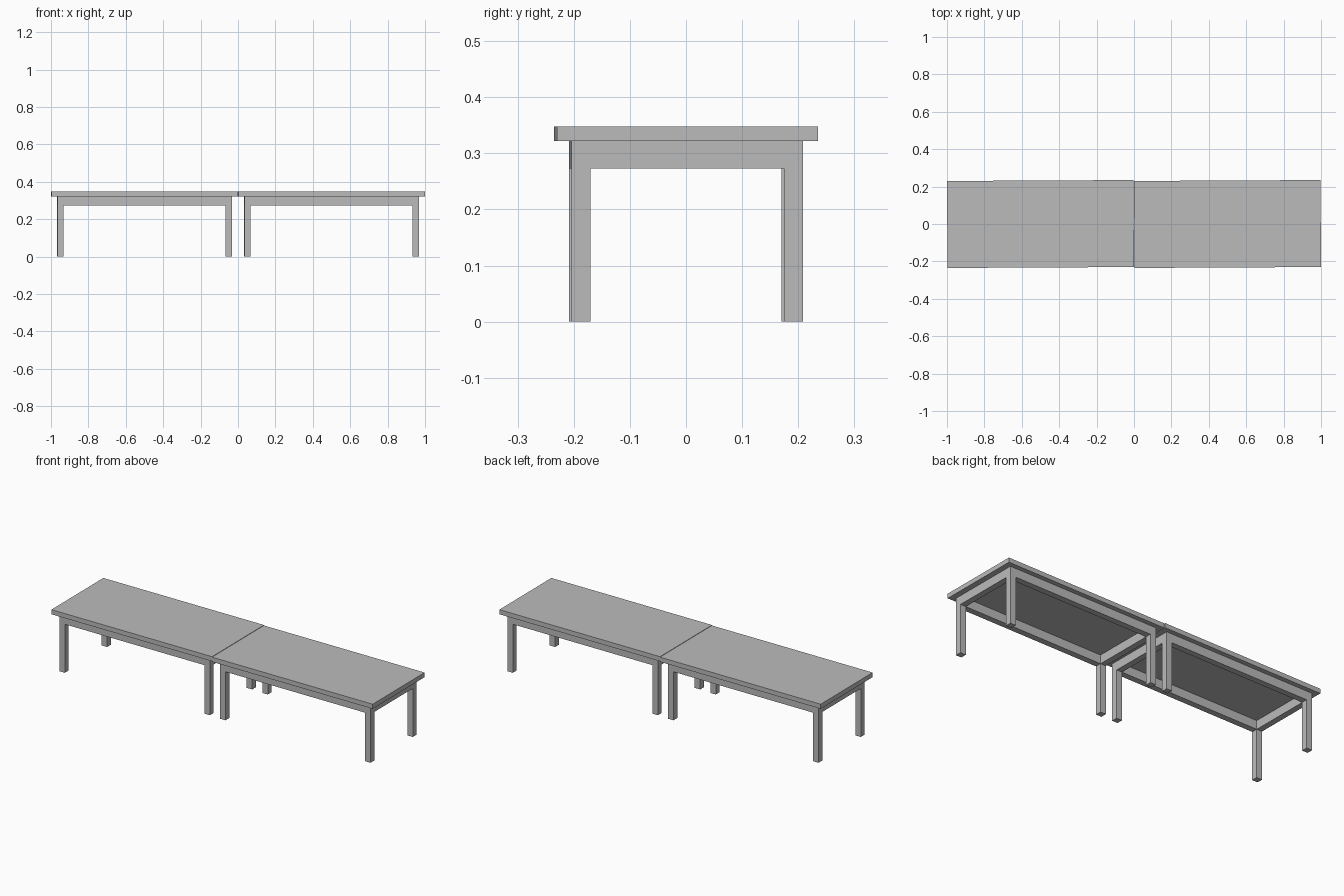
import bpy
import bmesh
from mathutils import Vector

old = bpy.data.objects.get("Cube")
if old:
    bpy.data.objects.remove(old, do_unlink=True)

LENGTH, DEPTH = 0.997, 0.465     # tabletop
FRAME_X, FRAME_Y = 0.467, 0.2065  # outer half sizes of the frame
LEG = 0.034                      # leg and rail thickness
RAIL_Z, TOP_Z, HEIGHT = 0.273, 0.322, 0.348
TILT = 0.005                     # slight turn of each table

grey = bpy.data.materials.new("plain grey")
grey.use_nodes = True
colour = (0.5, 0.5, 0.5, 1)
grey.diffuse_color = colour
grey.node_tree.nodes["Principled BSDF"].inputs["Base Color"].default_value = colour


def finish(bm, name, x):
    bmesh.ops.recalc_face_normals(bm, faces=bm.faces)
    mesh = bpy.data.meshes.new(name)
    bm.to_mesh(mesh)
    bm.free()
    mesh.materials.append(grey)
    obj = bpy.data.objects.new(name, mesh)
    obj.location.x = x
    obj.rotation_euler.z = TILT
    bpy.context.collection.objects.link(obj)


def add_tabletop(name, x):
    bm = bmesh.new()
    bmesh.ops.create_cube(bm, size=1)
    bmesh.ops.scale(bm, verts=bm.verts, vec=(LENGTH, DEPTH, HEIGHT - TOP_Z))
    bmesh.ops.translate(bm, verts=bm.verts, vec=(0, 0, (HEIGHT + TOP_Z) / 2))
    finish(bm, name, x)


def add_frame(name, x):
    # Ring of cells: four corners for legs, four strips for rails
    bm = bmesh.new()
    xs = (-FRAME_X, LEG - FRAME_X, FRAME_X - LEG, FRAME_X)
    ys = (-FRAME_Y, LEG - FRAME_Y, FRAME_Y - LEG, FRAME_Y)
    grid = [[bm.verts.new((px, py, RAIL_Z)) for py in ys] for px in xs]
    ring, corners = [], []
    for i in range(3):
        for j in range(3):
            if i == 1 and j == 1:
                continue
            face = bm.faces.new((grid[i][j], grid[i][j + 1],
                                 grid[i + 1][j + 1], grid[i + 1][j]))
            ring.append(face)
            if i != 1 and j != 1:
                corners.append(face)
    # Rails rise to the tabletop
    result = bmesh.ops.extrude_face_region(bm, geom=ring, use_keep_orig=True)
    upper = [g for g in result["geom"] if isinstance(g, bmesh.types.BMVert)]
    bmesh.ops.translate(bm, verts=upper, vec=Vector((0, 0, TOP_Z - RAIL_Z)))
    # Legs drop to the floor
    feet = bmesh.ops.extrude_discrete_faces(bm, faces=corners)["faces"]
    for foot in feet:
        bmesh.ops.translate(bm, verts=foot.verts, vec=Vector((0, 0, -RAIL_Z)))
    finish(bm, name, x)


# Two matching tables end to end
for side, x in (("right", -0.5), ("left", 0.5)):
    add_tabletop(side + "_tabletop", x)
    add_frame(side + "_frame", x)
